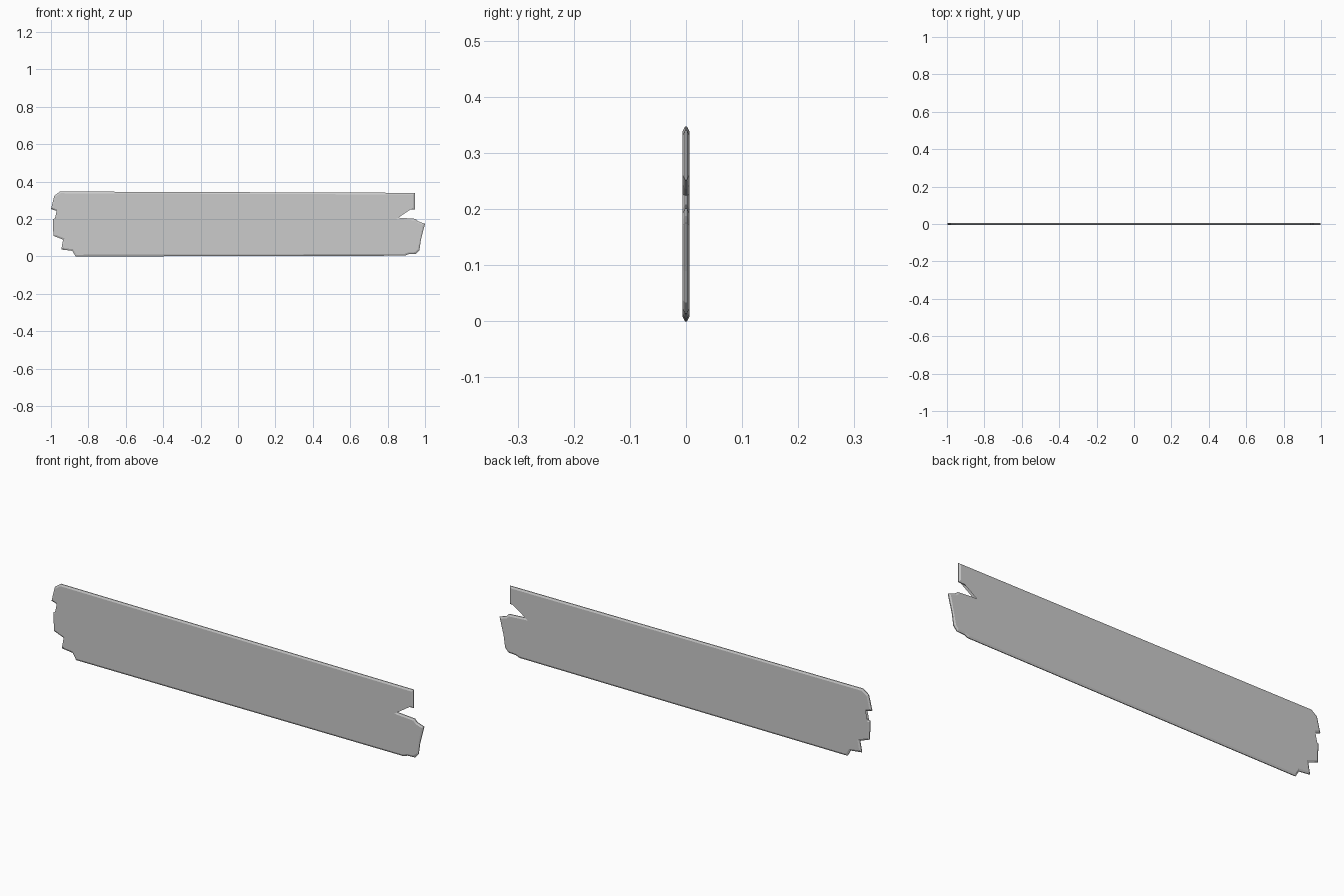
import bpy, bmesh
from mathutils import Vector

if "Cube" in bpy.data.objects:
    bpy.data.objects.remove(bpy.data.objects["Cube"])

# Board silhouette (x, z), clockwise from the top left corner
outline = [
    (-0.952, 0.347), (0.945, 0.340),
    # splintered right end
    (0.945, 0.252), (0.885, 0.250), (0.868, 0.236), (0.828, 0.224),
    (0.848, 0.208), (0.950, 0.201), (0.962, 0.188), (1.0, 0.175),
    (0.978, 0.090), (0.970, 0.034), (0.952, 0.014), (0.912, 0.012),
    (0.892, 0.004),
    # splintered left end
    (-0.868, 0.0), (-0.886, 0.030), (-0.945, 0.037), (-0.935, 0.090),
    (-0.987, 0.110), (-0.990, 0.200), (-0.910, 0.225), (-1.0, 0.253),
    (-0.982, 0.325),
]
HALF, RIM, INSET = 0.0062, 0.002, 0.009


def inset(points, d):
    """Offset a clockwise loop inwards with capped mitres."""
    pts = [Vector(p) for p in points]
    result = []
    for i, p in enumerate(pts):
        a = (p - pts[i - 1]).normalized()
        b = (pts[(i + 1) % len(pts)] - p).normalized()
        na, nb = Vector((a.y, -a.x)), Vector((b.y, -b.x))
        m = (na + nb).normalized()
        result.append(p + m * d / max(m.dot(na), 0.6))
    return result


# Stacked loops: front face, thin rim, back face
bm = bmesh.new()
inner = inset(outline, INSET)
loops = [[bm.verts.new((p[0], y, p[1])) for p in pts]
         for pts, y in ((inner, -HALF), (outline, -RIM), (outline, RIM), (inner, HALF))]
n = len(outline)
for lo, hi in zip(loops, loops[1:]):
    for i in range(n):
        j = (i + 1) % n
        bm.faces.new((lo[i], lo[j], hi[j], hi[i]))
caps = [bm.faces.new(loops[0]), bm.faces.new(loops[-1])]
bmesh.ops.triangulate(bm, faces=caps)
bmesh.ops.recalc_face_normals(bm, faces=bm.faces)

mesh = bpy.data.meshes.new("wooden_plank")
bm.to_mesh(mesh)
bm.free()
plank = bpy.data.objects.new("wooden_plank", mesh)
bpy.context.collection.objects.link(plank)
